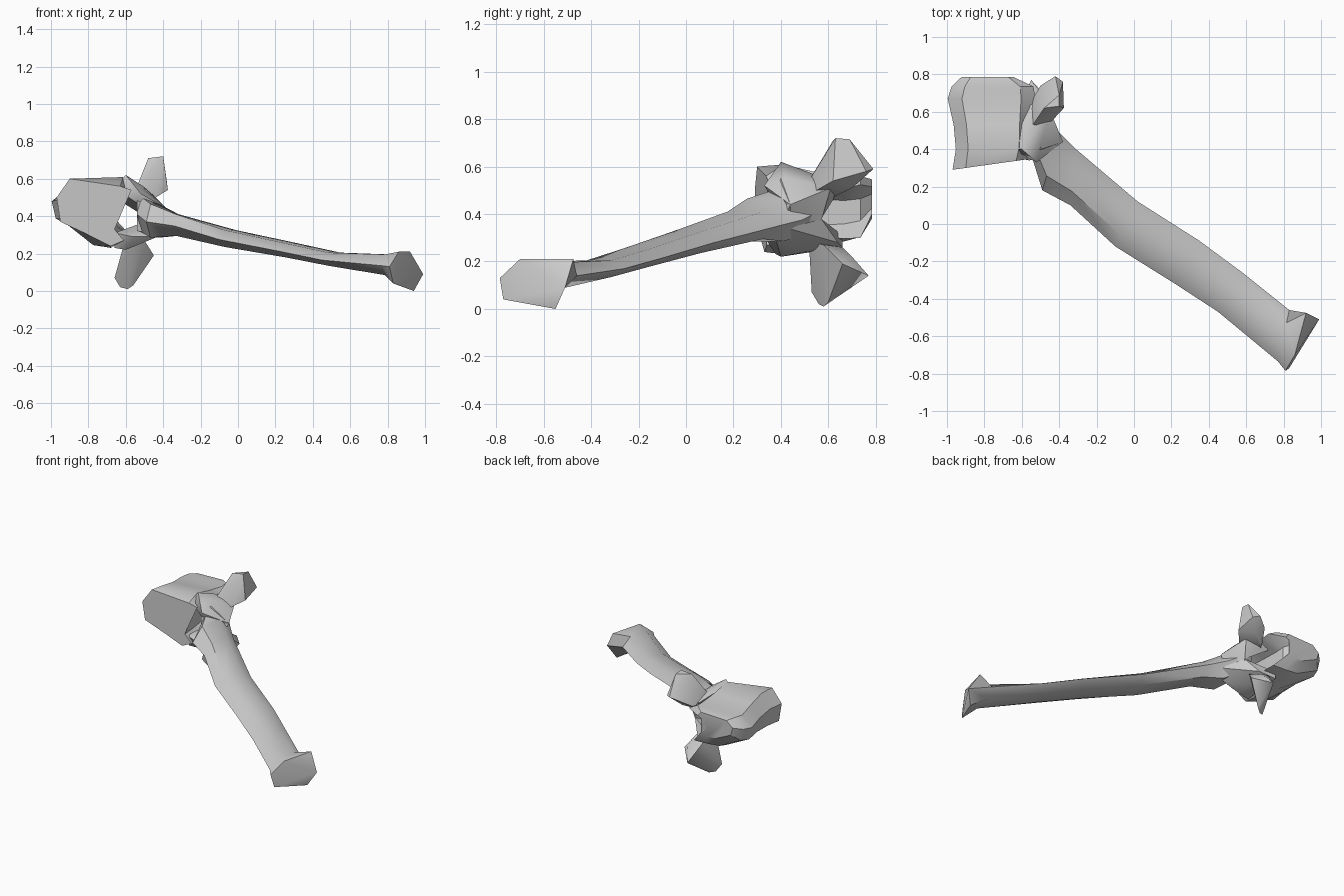
import bpy, bmesh, math
from mathutils import Vector

if "Cube" in bpy.data.objects:
    bpy.data.objects.remove(bpy.data.objects["Cube"])


def finish(name, bm, angle):
    bmesh.ops.recalc_face_normals(bm, faces=bm.faces)
    me = bpy.data.meshes.new(name)
    bm.to_mesh(me)
    bm.free()
    ob = bpy.data.objects.new(name, me)
    bpy.context.collection.objects.link(ob)
    bpy.ops.object.select_all(action='DESELECT')
    ob.select_set(True)
    bpy.context.view_layer.objects.active = ob
    bpy.ops.object.shade_smooth_by_angle(angle=math.radians(angle))
    return ob


def loft(name, rings, angle=35):
    """Skin a series of closed rings and cap both ends."""
    bm = bmesh.new()
    rows = [[bm.verts.new(p) for p in r] for r in rings]
    n = len(rows[0])
    for a, b in zip(rows, rows[1:]):
        for i in range(n):
            j = (i + 1) % n
            bm.faces.new((a[i], a[j], b[j], b[i]))
    caps = [bm.faces.new(rows[0]), bm.faces.new(rows[-1])]
    bmesh.ops.triangulate(bm, faces=caps)
    return finish(name, bm, angle)


def hull(name, points, angle=40):
    """Faceted convex lump around a few points."""
    bm = bmesh.new()
    for p in points:
        bm.verts.new(p)
    bmesh.ops.convex_hull(bm, input=bm.verts)
    loose = [v for v in bm.verts if not v.link_faces]
    bmesh.ops.delete(bm, geom=loose, context='VERTS')
    return finish(name, bm, angle)


# Vertebral body: one outline (x, z) with the canal groove on its right side
outline = [(-.95, .37), (-.97, .50), (-.90, .60), (-.61, .615), (-.57, .54),
           (-.66, .47), (-.66, .33), (-.61, .27), (-.68, .225), (-.78, .24)]


def body_ring(y, slant, scale_x, scale_z, dx=0.0, dz=0.0, swap={}):
    cx, cz = -.68, .41
    pts = [swap.get(i, p) for i, p in enumerate(outline)]
    return [(cx + (x - cx) * scale_x + dx, y + slant * (x + .97), cz + (z - cz) * scale_z + dz)
            for x, z in pts]


loft("vertebral_body", [
    body_ring(.29, .14, 1, 1, swap={3: (-.63, .56), 9: (-.80, .30), 8: (-.68, .24)}),
    body_ring(.40, .03, .94, .97),
    body_ring(.53, .02, .98, .80, dz=.005),
    body_ring(.67, 0, 1.09, .70, dz=.005, swap={4: (-.54, .54), 7: (-.58, .24)}),
    body_ring(.735, 0, 1.02, .66, dz=.015, swap={4: (-.54, .56), 7: (-.58, .22)}),
    body_ring(.785, 0, .70, .42, dz=.05, dx=-.04),
], 30)

# Long flattened spine: rear edge, front edge, top and bottom heights
stations = [((-.48, .57), (-.54, .34), .51, .32),
            ((-.40, .49), (-.49, .18), .465, .285),
            ((-.31, .40), (-.34, .10), .41, .295),
            ((.02, .12), (-.10, -.12), .325, .235),
            ((.35, -.09), (.22, -.32), .255, .18),
            ((.58, -.26), (.45, -.47), .205, .135),
            ((.83, -.46), (.77, -.735), .195, .085)]
rings = []
for rear, front, top, bot in stations:
    a, b, mid = Vector(rear), Vector(front), (top + bot) / 2
    spots = [(0, mid), (.25, top), (.75, top), (1, mid - .005), (.75, bot), (.25, bot)]
    rings.append([(*a.lerp(b, t), z) for t, z in spots])
# flared blunt tip
rings.append([(.99, -.51, .09), (.92, -.475, .21), (.86, -.70, .21),
              (.81, -.785, .13), (.83, -.77, .04), (.94, -.55, .0)])
loft("spinous_process", rings, 40)

# Arch walls above, below and behind the canal, blending into the spine
hull("upper_arch", [(-.60, .40, .62), (-.66, .40, .55), (-.66, .64, .50), (-.54, .64, .53),
                    (-.52, .33, .52), (-.54, .36, .47), (-.54, .62, .46), (-.38, .44, .44),
                    (-.42, .44, .37), (-.47, .57, .38), (-.45, .61, .51), (-.50, .42, .555)])
hull("lower_arch", [(-.66, .38, .23), (-.66, .66, .26), (-.66, .36, .31), (-.66, .66, .31),
                    (-.56, .34, .29), (-.54, .64, .28), (-.38, .43, .34), (-.43, .38, .29),
                    (-.47, .57, .38), (-.60, .40, .22), (-.55, .50, .24)])
hull("outer_arch", [(-.50, .40, .55), (-.45, .61, .51), (-.47, .57, .37), (-.45, .38, .31),
                    (-.38, .44, .44), (-.54, .35, .48), (-.54, .35, .32), (-.54, .58, .48),
                    (-.53, .56, .37)])

# Side processes
hull("upper_side_process", [(-.48, .62, .71), (-.40, .69, .715), (-.40, .63, .72), (-.38, .76, .58),
                            (-.42, .79, .59), (-.375, .62, .54), (-.50, .74, .55), (-.44, .55, .50),
                            (-.56, .50, .51), (-.57, .62, .47), (-.46, .70, .51)])
hull("lower_side_process", [(-.66, .53, .07), (-.59, .58, .01), (-.63, .56, .02), (-.56, .60, .03),
                            (-.55, .77, .14), (-.45, .66, .19), (-.50, .70, .22), (-.55, .54, .28),
                            (-.61, .52, .25), (-.50, .58, .27), (-.60, .66, .26)])
